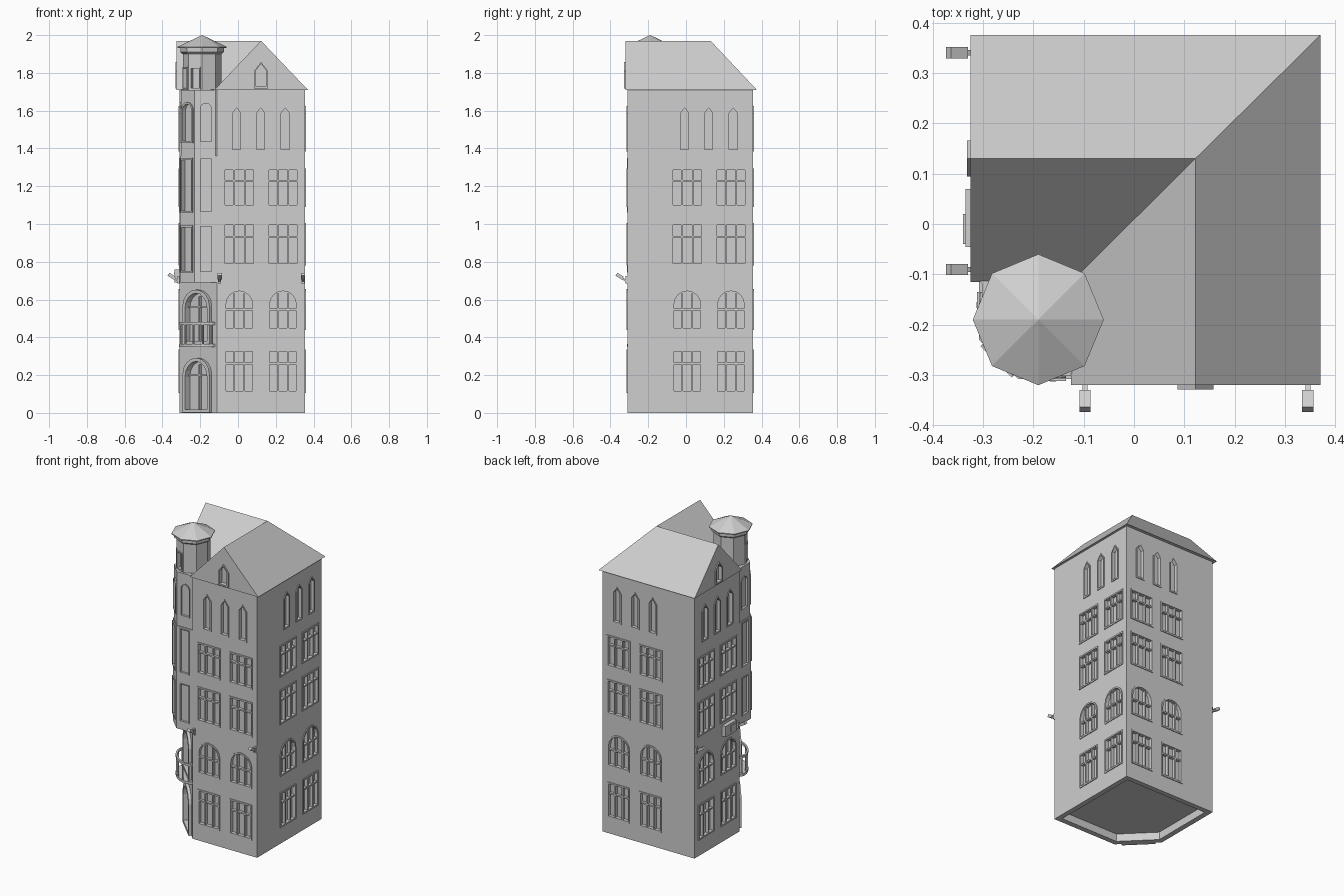
import bpy, bmesh, math
from mathutils import Matrix, Vector

if "Cube" in bpy.data.objects:
    bpy.data.objects.remove(bpy.data.objects["Cube"])

stone = bpy.data.materials.new("light grey stone")
stone.use_nodes = True
GREY = (0.62, 0.62, 0.62, 1)
stone.diffuse_color = GREY
stone.node_tree.nodes["Principled BSDF"].inputs["Base Color"].default_value = GREY


def finish(name, bm):
    bmesh.ops.recalc_face_normals(bm, faces=bm.faces)
    me = bpy.data.meshes.new(name)
    bm.to_mesh(me)
    bm.free()
    me.materials.append(stone)
    ob = bpy.data.objects.new(name, me)
    bpy.context.collection.objects.link(ob)
    return ob


def loft(bm, loops, cap_first=True, cap_last=True):
    """Join closed loops of points with quads."""
    rings = [[bm.verts.new(p) for p in loop] for loop in loops]
    n = len(rings[0])
    for a, b in zip(rings, rings[1:]):
        for i in range(n):
            bm.faces.new((a[i], a[(i + 1) % n], b[(i + 1) % n], b[i]))
    if cap_first:
        bm.faces.new(rings[0][::-1])
    if cap_last:
        bm.faces.new(rings[-1])


def prism(name, pts, z0, z1):
    bm = bmesh.new()
    loft(bm, [[(x, y, z) for x, y in pts] for z in (z0, z1)])
    return finish(name, bm)


def cut(ob, bm):
    cutter = finish("cutter", bm)
    mod = ob.modifiers.new("openings", "BOOLEAN")
    mod.operation, mod.object, mod.solver = "DIFFERENCE", cutter, "EXACT"
    bpy.context.view_layer.objects.active = ob
    bpy.ops.object.modifier_apply(modifier=mod.name)
    bpy.data.objects.remove(cutter)


def wall(x, y, degrees):
    """Local x runs along the wall, local -y points outwards."""
    return Matrix.Translation((x, y, 0)) @ Matrix.Rotation(math.radians(degrees), 4, "Z")


def outline(w, h, kind):
    half = w / 2
    pts = [(-half, 0), (half, 0)]
    if kind == "rect":
        return pts + [(half, h), (-half, h)]
    if kind == "point":
        rise = 0.65 * w
        return pts + [(half, h - rise), (0, h), (-half, h - rise)]
    rise = min(half, 0.085)
    return pts + [(half * math.cos(a), h - rise + rise * math.sin(a))
                  for a in (math.pi * i / 8 for i in range(9))]


def box(bm, M, u, z, depth, size):
    """Box centred at (u, depth, z) in wall space."""
    T = M @ Matrix.Translation((u, depth, z)) @ Matrix.Diagonal((*size, 1))
    bmesh.ops.create_cube(bm, size=1, matrix=T)


def window(cuts, frames, M, u, z, w, h, kind, bars=False, out=0.005, t=0.01, deep=0.018):
    def loop(inset, y):
        return [M @ Vector((u + p, y, z + inset + q))
                for p, q in outline(w - 2 * inset, h - 2 * inset, kind)]
    loft(cuts, [loop(t * 0.6, -0.05), loop(t * 0.6, deep)])
    loft(frames, [loop(0, 0.002), loop(0, -out), loop(t, -out), loop(t, deep + 0.001)], False, False)
    if bars:
        mid = deep / 2
        tall = h - t - (0.012 if kind == "arch" else 0)
        for s in (-1, 1):
            box(frames, M, u + s * w / 6, z + tall / 2, mid, (0.009, deep + 0.004, tall))
        box(frames, M, u, z + h * (0.5 if kind == "arch" else 0.68), mid, (w - t, deep, 0.009))


# Wall frames; the sign turns a shared plan coordinate into the wall's own
FRONT = wall(0, -0.31, 0)
LEFT = wall(-0.31, 0, -90)
WALLS = {"front": (FRONT, 1), "back": (wall(0, 0.355, 180), -1),
         "right": (wall(0.355, 0, 90), 1), "left": (LEFT, -1)}
CORNER = wall(-0.21, -0.21, -45)

# Main block with a cut corner
plan = [(-0.11, -0.31), (0.355, -0.31), (0.355, 0.355), (-0.31, 0.355), (-0.31, -0.11)]
body = prism("main_walls", plan, 0, 1.712)
cuts = bmesh.new()
for side, (M, s) in WALLS.items():
    frames = bmesh.new()
    for u in (0.007, 0.238):
        window(cuts, frames, M, s * u, 0.105, 0.16, 0.23, "rect", True)
        window(cuts, frames, M, s * u, 0.44, 0.16, 0.215, "arch", True)
        window(cuts, frames, M, s * u, 0.78, 0.17, 0.225, "rect", True)
        window(cuts, frames, M, s * u, 1.09, 0.17, 0.205, "rect", True)
    for u in (-0.007, 0.12, 0.25):
        window(cuts, frames, M, s * u, 1.385, 0.063, 0.24, "point")
    finish(side + "_window_frames", frames)

# Entrance and balcony door on the cut corner
doors = bmesh.new()
for z in (0.001, 0.362):
    window(cuts, doors, CORNER, 0, z, 0.2, 0.29, "arch", out=0.018, t=0.018)
    box(doors, CORNER, 0, z + 0.13, 0.012, (0.01, 0.014, 0.25))
    box(doors, CORNER, 0, z + 0.2, 0.012, (0.16, 0.014, 0.01))
finish("corner_doors", doors)
cut(body, cuts)

# Hollow underside
hollow = bmesh.new()
loft(hollow, [[(0.03 + (x - 0.03) * 0.9, 0.03 + (y - 0.03) * 0.9, z) for x, y in plan]
              for z in (-0.02, 0.05)])
cut(body, hollow)

# Corner bay in two stages
for name, e, z0, z1, rows, kind in (
        ("lower_bay", 0.308, 0.69, 1.36, ((0.742, 0.25), (1.06, 0.29)), "rect"),
        ("upper_bay", 0.302, 1.36, 1.71, ((1.43, 0.215),), "arch")):
    bay = prism(name, [(-0.23, -e), (-0.11, -e), (-0.15, -0.15), (-e, -0.11), (-e, -0.23)], z0, z1)
    c = -(e + 0.23) / 2
    cuts, frames = bmesh.new(), bmesh.new()
    for z, h in rows:
        window(cuts, frames, wall(c, c, -45), 0, z, 0.088, h, kind, out=0.007)
        for M, s in ((wall(0, -e, 0), 1), (wall(-e, 0, -90), -1)):
            window(cuts, frames, M, s * -0.17, z, 0.07, h, kind, out=0.004, t=0.006, deep=0.01)
    finish(name + "_frames", frames)
    cut(bay, cuts)

# Cross-gabled roof
bm = bmesh.new()
v = [bm.verts.new(p) for p in (
    (-0.325, -0.115, 1.71), (-0.125, -0.115, 1.71), (-0.125, -0.32, 1.71), (0.37, -0.32, 1.71),
    (0.37, 0.375, 1.71), (-0.325, 0.375, 1.71),
    (-0.325, 0.13, 1.97), (0.122, 0.13, 1.97), (0.122, -0.32, 1.97))]
for f in ((0, 1, 7, 6), (1, 2, 8, 7), (2, 3, 8), (3, 4, 7, 8), (4, 5, 6, 7), (5, 0, 6), (5, 4, 3, 2, 1, 0)):
    bm.faces.new([v[i] for i in f])
roof = finish("roof", bm)
cuts, frames = bmesh.new(), bmesh.new()
window(cuts, frames, wall(0, -0.32, 0), 0.122, 1.718, 0.072, 0.14, "point", out=0.009)
window(cuts, frames, wall(-0.325, 0, -90), -0.13, 1.718, 0.072, 0.14, "point", out=0.007)
finish("gable_window_frames", frames)
cut(roof, cuts)


# Octagonal turret with cap
def octagon(r, z):
    return [(-0.19 + r * math.cos(i * math.pi / 4), -0.19 + r * math.sin(i * math.pi / 4), z)
            for i in range(8)]


bm = bmesh.new()
loft(bm, [octagon(0.102, 1.70), octagon(0.102, 1.91)])
turret = finish("turret", bm)
cuts, frames = bmesh.new(), bmesh.new()
apothem = 0.102 * math.cos(math.pi / 8)
for deg in (-22.5, -67.5):
    a = math.radians(deg - 90)
    M = wall(-0.19 + apothem * math.cos(a), -0.19 + apothem * math.sin(a), deg)
    window(cuts, frames, M, 0, 1.712, 0.06, 0.12, "rect", t=0.008)
finish("turret_window_frames", frames)
cut(turret, cuts)
bm = bmesh.new()
loft(bm, [octagon(0.104, 1.9), octagon(0.115, 1.91), octagon(0.115, 1.935)])
finish("turret_cornice", bm)
bm = bmesh.new()
loft(bm, [octagon(0.13, 1.932), octagon(0.13, 1.938), octagon(0.001, 2.0)])
finish("turret_roof", bm)

# Balcony: slab, handrail and balusters
arc = [(-0.125 * math.cos(math.pi * i / 12), -0.075 * math.sin(math.pi * i / 12)) for i in range(13)]
bm = bmesh.new()
loft(bm, [[CORNER @ Vector((u, y, z)) for u, y in arc] for z in (0.348, 0.364)])
finish("balcony_floor", bm)
bm = bmesh.new()
inner = [(u * 0.9, y * 0.84) for u, y in reversed(arc)]
loft(bm, [[CORNER @ Vector((u, y, z)) for u, y in arc + inner] for z in (0.466, 0.48)])
finish("balcony_rail", bm)
bm = bmesh.new()
for u, y in arc[1:-1:2]:
    box(bm, CORNER, u * 0.95, 0.415, y * 0.92, (0.008, 0.008, 0.106))
finish("balcony_balusters", bm)

# Tilted wall lamps
bm = bmesh.new()
for M, us in ((FRONT, (-0.097, 0.345)), (LEFT, (0.09, -0.34))):
    for u in us:
        box(bm, M, u, 0.705, -0.004, (0.016, 0.012, 0.04))
        tilt = M @ Matrix.Translation((u, 0, 0.695)) @ Matrix.Rotation(math.radians(-32), 4, "X")
        box(bm, tilt, 0, 0, -0.02, (0.01, 0.04, 0.01))
        box(bm, tilt, 0, 0.002, -0.05, (0.022, 0.04, 0.018))
finish("wall_lamps", bm)

# Small box on the left wall
bm = bmesh.new()
box(bm, LEFT, -0.012, 0.725, -0.012, (0.115, 0.026, 0.07))
box(bm, LEFT, 0.01, 0.725, -0.014, (0.06, 0.03, 0.04))
finish("wall_box", bm)
